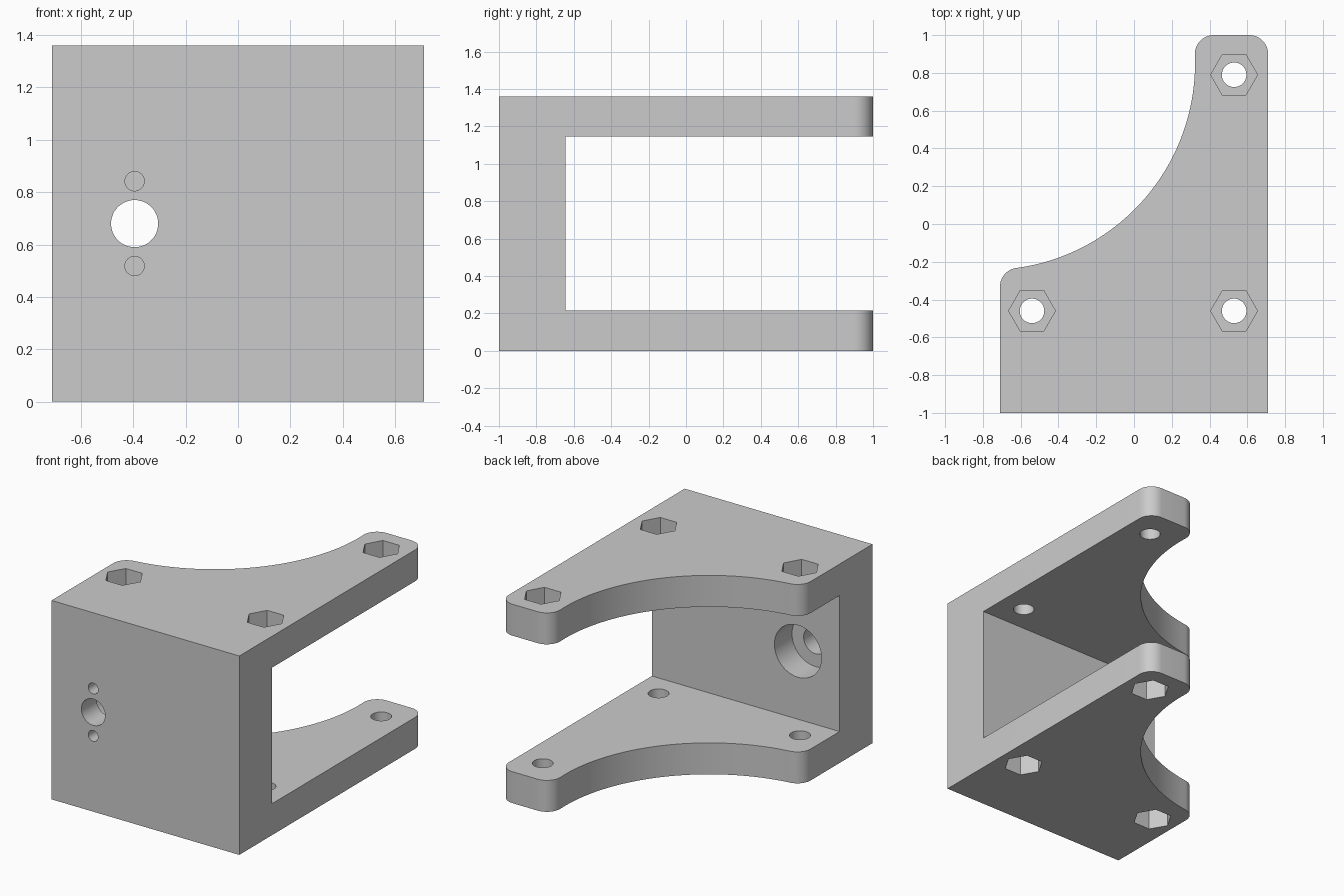
import bpy, bmesh
from math import cos, sin, pi, tau, atan2, hypot
from mathutils import Vector

cube = bpy.data.objects.get("Cube")
if cube:
    bpy.data.objects.remove(cube, do_unlink=True)

HALF_W, HALF_L, HEIGHT = 0.71, 1.0, 1.36
PLATE, WALL_BACK = 0.215, -0.645
FILLET = 0.1

grey = bpy.data.materials.new("plain grey")
grey.use_nodes = True
COLOUR = (0.6, 0.6, 0.6, 1)
grey.diffuse_color = COLOUR
grey.node_tree.nodes["Principled BSDF"].inputs["Base Color"].default_value = COLOUR


def arc(centre, r, a0, a1, n):
    return [Vector((centre[0] + r * cos(a0 + (a1 - a0) * i / n),
                    centre[1] + r * sin(a0 + (a1 - a0) * i / n))) for i in range(n + 1)]


def ring(centre, r, n):
    return arc(centre, r, 0, tau, n)[:-1]


def prism(name, outline, lo, hi, axis="z"):
    """Extrude a 2D outline between two levels along z, or along y for an x/z outline."""
    def place(p, h):
        return (p.x, p.y, h) if axis == "z" else (p.x, h, p.y)
    bm = bmesh.new()
    bottom = [bm.verts.new(place(p, lo)) for p in outline]
    top = [bm.verts.new(place(p, hi)) for p in outline]
    bm.faces.new(bottom)
    bm.faces.new(top)
    n = len(outline)
    for i in range(n):
        j = (i + 1) % n
        bm.faces.new((bottom[i], bottom[j], top[j], top[i]))
    bmesh.ops.recalc_face_normals(bm, faces=bm.faces)
    mesh = bpy.data.meshes.new(name)
    bm.to_mesh(mesh)
    bm.free()
    mesh.materials.append(grey)
    obj = bpy.data.objects.new(name, mesh)
    bpy.context.collection.objects.link(obj)
    return obj


# Bracket outline: square front, rounded ears joined by a tangent concave arc
bay, bay_r = Vector((-0.77, 0.85)), 1.093
ear_y, ear_x = HALF_L - FILLET, -HALF_W + FILLET
reach = bay_r + FILLET
back_ear = Vector((bay.x + (reach**2 - (ear_y - bay.y)**2) ** 0.5, ear_y))
side_ear = Vector((ear_x, bay.y - (reach**2 - (ear_x - bay.x)**2) ** 0.5))
a_back = atan2(*(back_ear - bay).yx)
a_side = atan2(*(side_ear - bay).yx)
outline = [Vector((-HALF_W, -HALF_L)), Vector((HALF_W, -HALF_L))]
outline += arc((HALF_W - FILLET, ear_y), FILLET, 0, pi / 2, 12)
outline += arc(back_ear, FILLET, pi / 2, pi + a_back, 12)
outline += arc(bay, bay_r, a_back, a_side, 48)[1:-1]
outline += arc(side_ear, FILLET, pi + a_side, pi, 12)
bracket = prism("mounting_bracket", outline, 0, HEIGHT)

# Open space between the two plates
gap = [Vector((x, y)) for x, y in ((-1, WALL_BACK), (1, WALL_BACK), (1, 2), (-1, 2))]
cutters = [prism("plate_gap_cutter", gap, PLATE, HEIGHT - PLATE)]

# Bolt holes with hexagonal nut pockets on both outer faces
POCKET = 0.135
for spot in ((-0.54, -0.46), (0.53, -0.46), (0.53, 0.79)):
    cutters.append(prism("bolt_hole_cutter", ring(spot, 0.065, 40), -0.1, HEIGHT + 0.1))
    for lo, hi in ((-0.1, POCKET), (HEIGHT - POCKET, HEIGHT + 0.1)):
        cutters.append(prism("nut_pocket_cutter", ring(spot, 0.124, 6), lo, hi))

# Shaft hole, its counterbore at the back, and two blind screw holes
hole_x, mid = -0.395, HEIGHT / 2
cutters.append(prism("shaft_hole_cutter", ring((hole_x, mid), 0.09, 48), -1.1, -0.5, "y"))
cutters.append(prism("counterbore_cutter", ring((hole_x, mid), 0.178, 64),
                     WALL_BACK - 0.19, -0.5, "y"))
for side in (-1, 1):
    cutters.append(prism("screw_hole_cutter", ring((hole_x, mid + side * 0.162), 0.037, 32),
                         -1.1, -0.9, "y"))

# Carve the bracket, then drop the cutters
for cutter in cutters:
    mod = bracket.modifiers.new(cutter.name, "BOOLEAN")
    mod.operation, mod.solver, mod.object = "DIFFERENCE", "EXACT", cutter
    cutter.hide_render = True
bpy.context.view_layer.update()
carved = bpy.data.meshes.new_from_object(
    bracket.evaluated_get(bpy.context.evaluated_depsgraph_get()))
bracket.modifiers.clear()
bracket.data = carved
carved.materials.clear()
carved.materials.append(grey)
for face in carved.polygons:
    face.material_index = 0
for cutter in cutters:
    bpy.data.objects.remove(cutter, do_unlink=True)

bpy.ops.object.select_all(action="DESELECT")
bracket.select_set(True)
bpy.context.view_layer.objects.active = bracket
bpy.ops.object.shade_smooth_by_angle()
